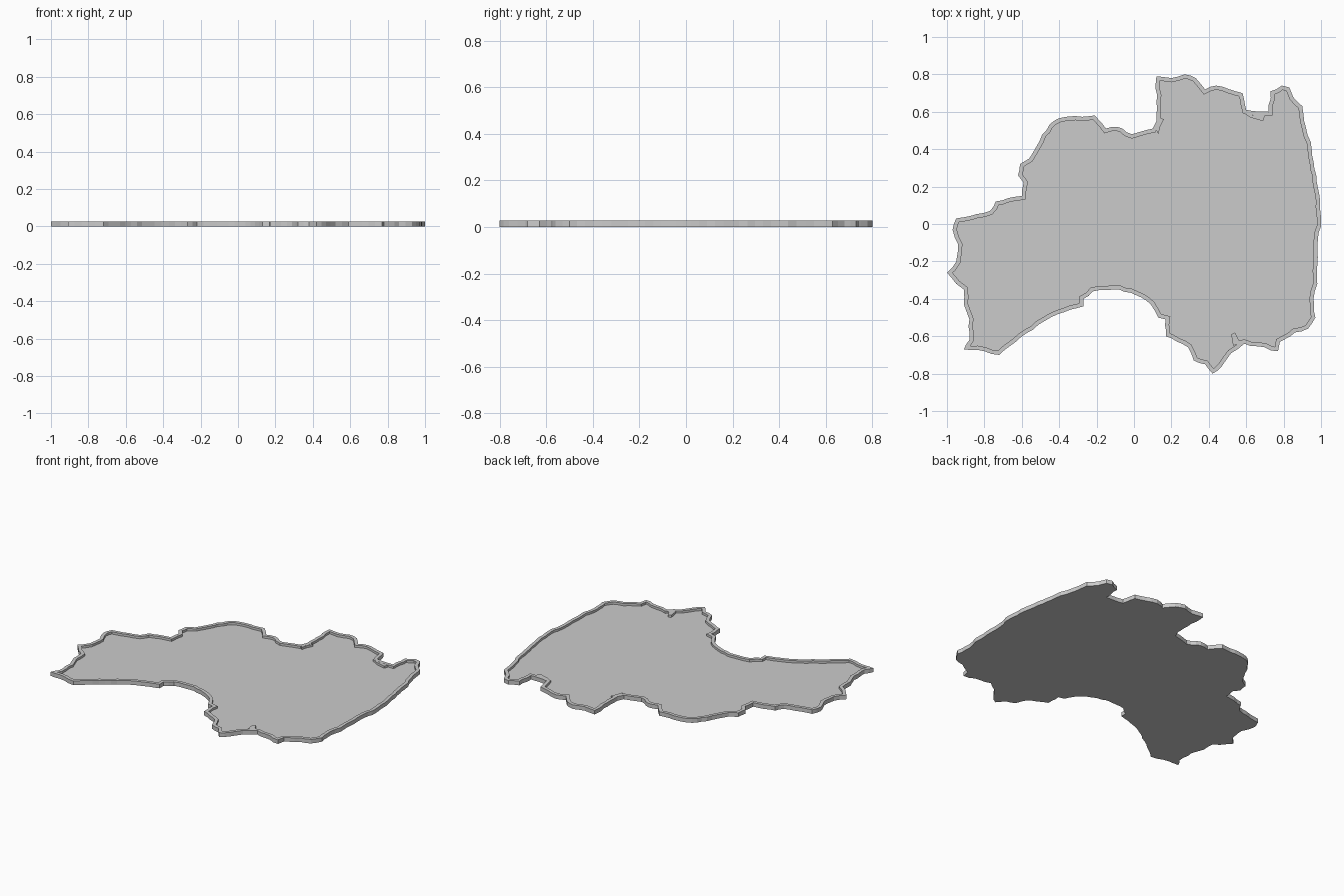
import bpy
import random
from mathutils import Vector

random.seed(4)
HEIGHT, FLOOR, RIM = 0.027, 0.012, 0.022

cube = bpy.data.objects.get("Cube")
if cube:
    bpy.data.objects.remove(cube, do_unlink=True)

grey = bpy.data.materials.new("plain grey")
grey.use_nodes = True
colour = (0.6, 0.6, 0.6, 1)
grey.diffuse_color = colour
grey.node_tree.nodes["Principled BSDF"].inputs["Base Color"].default_value = colour

# Coast corners in hundredths, clockwise from the left end
coast = [
    (-95, 3), (-77, 7), (-74, 12), (-60, 15), (-59, 22), (-62, 26), (-61, 32),
    (-56, 35), (-49, 48), (-43, 55), (-38, 57), (-21, 58), (-15, 51), (-9, 52),
    (-1, 48), (10, 51), (12, 55), (12, 79), (20, 78), (27, 80), (33, 78),
    (38, 72), (44, 74), (58, 70), (60, 61), (72, 60), (73, 71), (79, 74),
    (83, 73), (85, 68), (90, 63), (91, 55), (95, 40), (99, 16), (100, 2),
    (98, -14), (98, -32), (96, -40), (97, -50), (93, -56), (86, -58),
    (78, -63), (77, -68), (59, -64), (52, -69), (47, -76), (42, -80),
    (38, -75), (32, -73), (29, -66), (17, -60), (17, -51), (13, -50),
    (9, -43), (1, -38), (-8, -35), (-22, -36), (-27, -40), (-27, -44),
    (-37, -47), (-48, -52), (-66, -65), (-72, -70), (-80, -68), (-91, -67),
    (-88, -62), (-88, -51), (-91, -43), (-91, -35), (-95, -32), (-100, -26),
    (-95, -20), (-94, -11), (-97, -3),
]


def roughen(corners, step=0.035, wobble=0.005):
    """Split each stretch of coast into short, slightly wavering pieces."""
    result = []
    for i, start in enumerate(corners):
        run = corners[(i + 1) % len(corners)] - start
        side = Vector((-run.y, run.x)).normalized()
        count = max(1, round(run.length / step))
        result.append(start)
        for k in range(1, count):
            result.append(start + run * k / count + side * random.uniform(-wobble, wobble))
    return result


def inset(points, width):
    """Move a clockwise loop inward by an even width."""
    result = []
    for i, p in enumerate(points):
        before = (p - points[i - 1]).normalized()
        after = (points[(i + 1) % len(points)] - p).normalized()
        n1, n2 = Vector((before.y, -before.x)), Vector((after.y, -after.x))
        middle = (n1 + n2).normalized()
        result.append(p + middle * width / max(0.75, middle.dot(n1)))
    return result


def build(name, loops):
    """Join stacked loops with walls and cap both ends."""
    n = len(loops[0][0])
    verts = [(p.x, p.y, z) for points, z in loops for p in points]
    faces = [tuple(range(n))]
    for level in range(len(loops) - 1):
        a, b = level * n, (level + 1) * n
        for i in range(n):
            j = (i + 1) % n
            faces.append((a + i, b + i, b + j, a + j))
    faces.append(tuple(range(len(verts) - 1, len(verts) - n - 1, -1)))
    mesh = bpy.data.meshes.new(name)
    mesh.from_pydata(verts, [], faces)
    mesh.materials.append(grey)
    mesh.update()
    obj = bpy.data.objects.new(name, mesh)
    bpy.context.collection.objects.link(obj)
    return obj


# Tray: underside, outer wall, rim top, inner wall and sunken floor
outer = roughen([Vector(c) / 100 for c in coast])
inner = inset(outer, RIM)
build("map_tray", [(outer, 0), (outer, HEIGHT), (inner, HEIGHT), (inner, FLOOR)])

# Small inlets where the rim pokes into the floor
inlets = {
    "front_inlet": [(53, -65), (52, -59), (54, -58), (56, -62), (60, -63)],
    "back_inlet": [(59, 59), (64, 58), (70, 58), (69, 55), (62, 57)],
    "inner_corner_inlet": [(11, 52), (13, 57), (16, 56), (14, 52), (13, 48)],
}
for name, corners in inlets.items():
    shape = [Vector(c) / 100 for c in corners]
    build(name, [(shape, FLOOR - 0.002), (shape, HEIGHT - 0.0005)])
